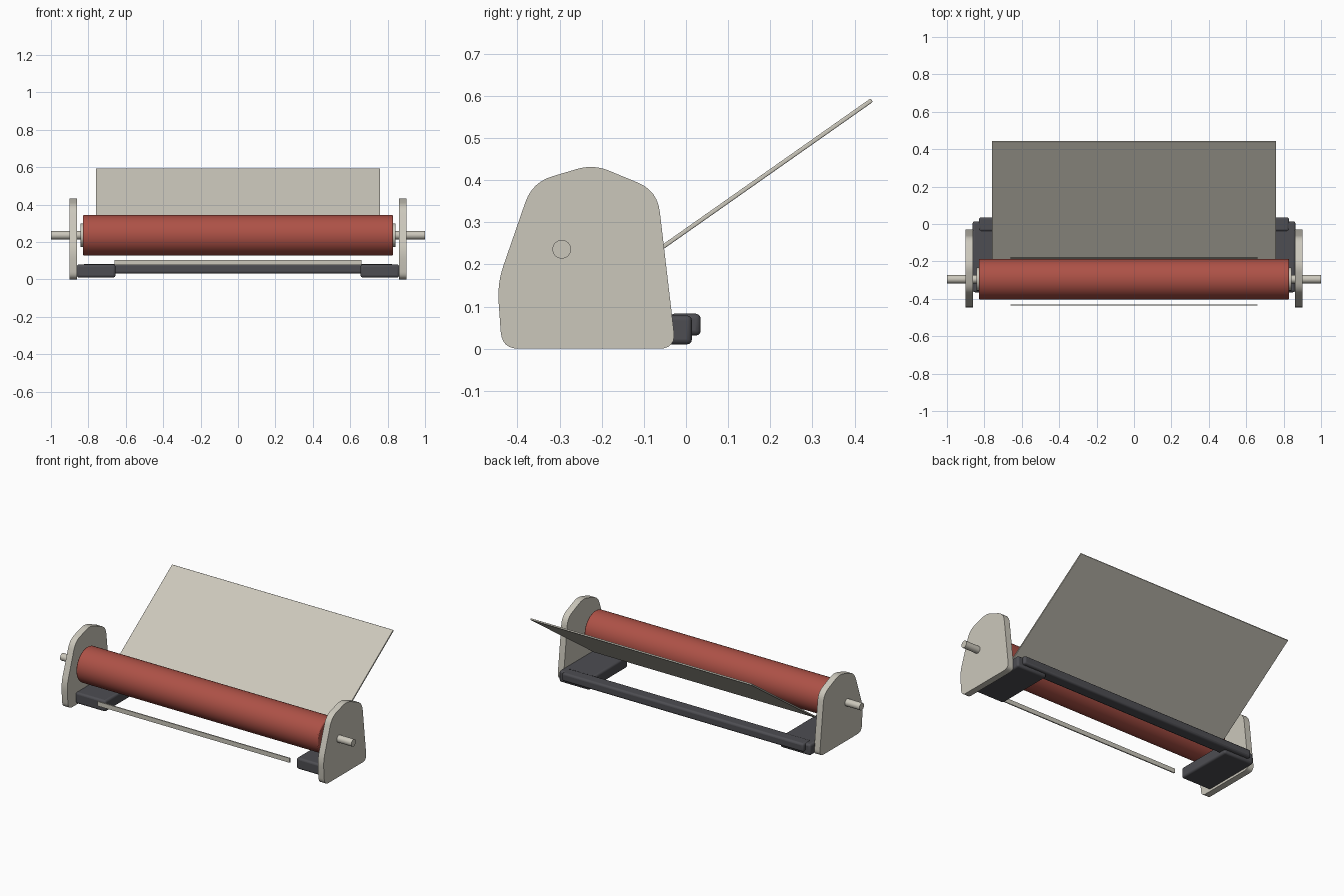
import bpy, bmesh, math
from mathutils import Vector

cube = bpy.data.objects.get("Cube")
if cube:
    bpy.data.objects.remove(cube, do_unlink=True)


def material(name, rgb):
    m = bpy.data.materials.new(name)
    m.use_nodes = True
    m.diffuse_color = (*rgb, 1)
    m.node_tree.nodes["Principled BSDF"].inputs["Base Color"].default_value = (*rgb, 1)
    return m


BEIGE = material("warm_beige", (0.60, 0.575, 0.50))
RED = material("brick_red", (0.42, 0.083, 0.062))
DARK = material("charcoal", (0.075, 0.075, 0.085))


def finish(obj, name, mat, bevel=0, segments=3):
    obj.name = name
    obj.data.materials.append(mat)
    if bevel:
        mod = obj.modifiers.new("rounded_edges", "BEVEL")
        mod.width, mod.segments = bevel, segments
    bpy.ops.object.select_all(action="DESELECT")
    obj.select_set(True)
    bpy.context.view_layer.objects.active = obj
    bpy.ops.object.shade_smooth_by_angle(angle=math.radians(35))
    return obj


def box(name, mat, lo, hi, bevel=0):
    lo, hi = Vector(lo), Vector(hi)
    bpy.ops.mesh.primitive_cube_add(size=1, location=(lo + hi) / 2)
    obj = bpy.context.object
    for v in obj.data.vertices:
        v.co = Vector(a * b for a, b in zip(v.co, hi - lo))
    return finish(obj, name, mat, bevel)


def rod(name, mat, radius, x0, x1, bevel=0):
    # Cylinder along x on the shared roller axis
    bpy.ops.mesh.primitive_cylinder_add(
        vertices=64, radius=radius, depth=x1 - x0,
        location=((x0 + x1) / 2, -0.295, 0.236), rotation=(0, math.pi / 2, 0))
    return finish(bpy.context.object, name, mat, bevel, 2)


def rounded(points):
    # Round each corner (y, z, cut length) with a short quadratic arc
    out = []
    for i, (y, z, r) in enumerate(points):
        p = Vector((y, z))
        ends = []
        for q in (points[i - 1], points[(i + 1) % len(points)]):
            ends.append(p + (Vector(q[:2]) - p).normalized() * r)
        for k in range(7):
            t = k / 6
            out.append(ends[0] * (1 - t) ** 2 + p * 2 * t * (1 - t) + ends[1] * t * t)
    return out


def side_plate(name, x0, x1):
    outline = rounded([(-0.437, 0, 0.04), (-0.448, 0.155, 0.045), (-0.365, 0.395, 0.05),
                       (-0.22, 0.438, 0.04), (-0.068, 0.375, 0.05), (-0.024, 0, 0.04)])
    bm = bmesh.new()
    face = bm.faces.new([bm.verts.new((x0, p.x, p.y)) for p in outline])
    grown = bmesh.ops.extrude_face_region(bm, geom=[face])["geom"]
    bmesh.ops.translate(bm, vec=(x1 - x0, 0, 0),
                        verts=[g for g in grown if isinstance(g, bmesh.types.BMVert)])
    bmesh.ops.recalc_face_normals(bm, faces=bm.faces)
    mesh = bpy.data.meshes.new(name)
    bm.to_mesh(mesh)
    bm.free()
    obj = bpy.data.objects.new(name, mesh)
    bpy.context.collection.objects.link(obj)
    return finish(obj, name, BEIGE)


# Roller and axle
rod("roller", RED, 0.108, -0.83, 0.83, 0.006)
rod("axle", BEIGE, 0.022, -1, 1)

# Mirrored end parts
for side, s in (("left", 1), ("right", -1)):
    side_plate(side + "_side_plate", *sorted((0.86 * s, 0.90 * s)))
    rod(side + "_roller_hub", BEIGE, 0.062, *sorted((0.82 * s, 0.842 * s)))
    x0, x1 = sorted((0.655 * s, 0.863 * s))
    box(side + "_foot", DARK, (x0, -0.365, 0.01), (x1, 0.014, 0.079), 0.012)

# Rear cross bar
box("rear_bar", DARK, (-0.83, -0.04, 0.031), (0.83, 0.035, 0.083), 0.012)

# Sloping paper rest
low, high = Vector((0, -0.188, 0.148)), Vector((0, 0.441, 0.590))
slope = high - low
half = slope.length / 2
rest = box("paper_rest", BEIGE, (-0.76, -half, -0.005), (0.76, half, 0.005), 0.003)
rest.location = (low + high) / 2
rest.rotation_euler.x = math.atan2(slope.z, slope.y)

# Thin strips in front of and behind the roller
box("front_strip", BEIGE, (-0.66, -0.437, 0.076), (0.66, -0.430, 0.104))
box("rear_strip", BEIGE, (-0.66, -0.184, 0.150), (0.66, -0.178, 0.170))
